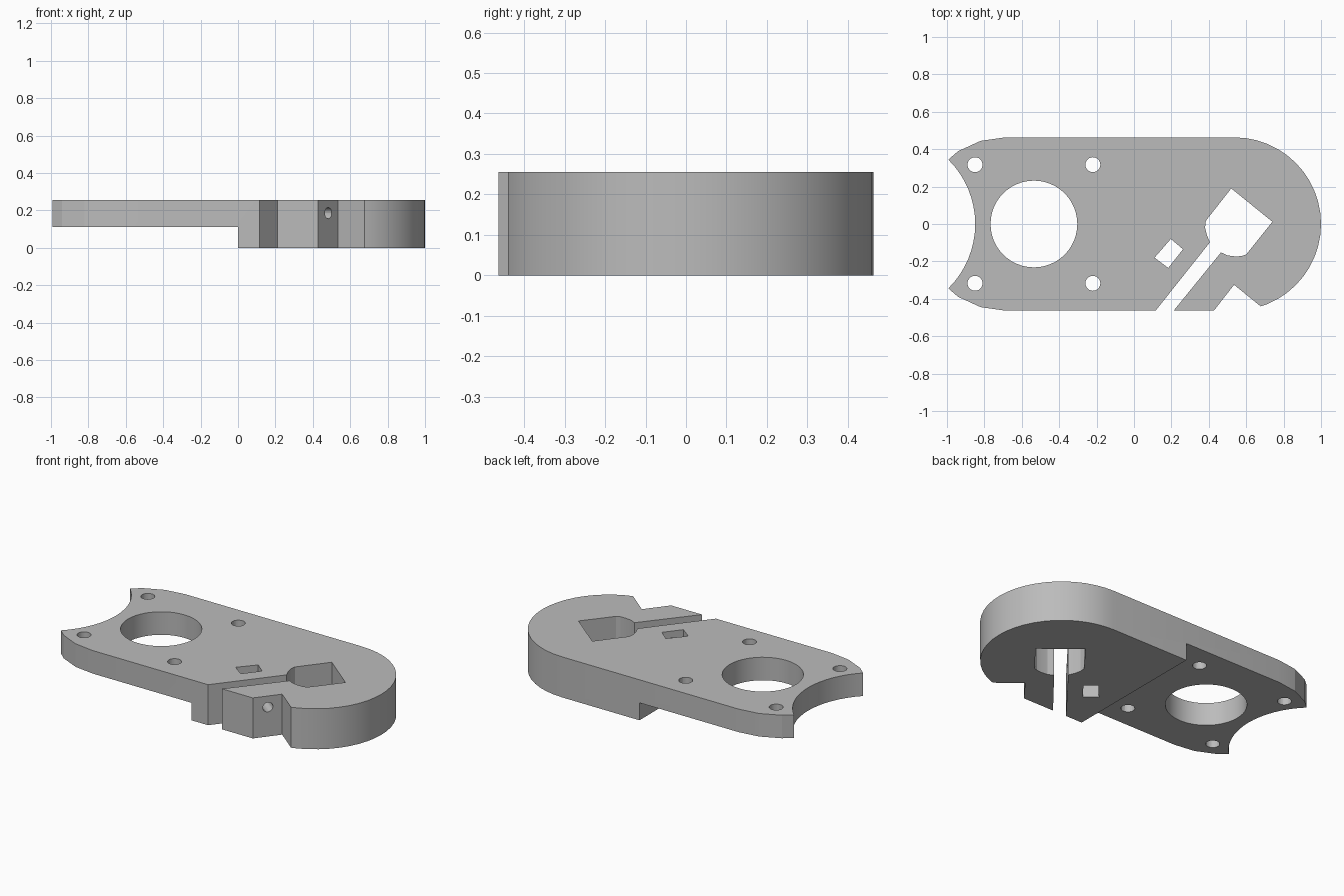
import bpy, bmesh, math
from mathutils import Vector

cube = bpy.data.objects.get("Cube")
if cube:
    bpy.data.objects.remove(cube, do_unlink=True)

TOP, STEP, R = 0.255, 0.11, 0.463

grey = bpy.data.materials.new("plain grey")
grey.use_nodes = True
colour = (0.5, 0.5, 0.5, 1)
grey.diffuse_color = colour
grey.node_tree.nodes["Principled BSDF"].inputs["Base Color"].default_value = colour


def prism(name, points, z0, z1):
    """Extrude a closed flat profile from z0 to z1."""
    bm = bmesh.new()
    face = bm.faces.new([bm.verts.new((x, y, z0)) for x, y in points])
    top = bmesh.ops.extrude_face_region(bm, geom=[face])["geom"]
    bmesh.ops.translate(bm, vec=(0, 0, z1 - z0),
                        verts=[v for v in top if isinstance(v, bmesh.types.BMVert)])
    bmesh.ops.recalc_face_normals(bm, faces=bm.faces)
    mesh = bpy.data.meshes.new(name)
    bm.to_mesh(mesh)
    bm.free()
    mesh.materials.append(grey)
    obj = bpy.data.objects.new(name, mesh)
    bpy.context.collection.objects.link(obj)
    return obj


def arc(cx, cy, r, start, end, steps):
    angles = [math.radians(start + (end - start) * i / steps) for i in range(steps + 1)]
    return [(cx + r * math.cos(a), cy + r * math.sin(a)) for a in angles]


def circle(cx, cy, r, steps):
    return arc(cx, cy, r, 0, 360, steps)[:-1]


# Long plate with rounded ends
bracket = prism("mounting_bracket",
                arc(1 - R, 0, R, -90, 90, 24) + arc(-0.69, 0, R, 90, 270, 11), 0, TOP)

cutters = []


def cut(name, points, z0=-0.1, z1=TOP + 0.1):
    cutters.append(prism(name, points, z0, z1))


# Thin half: remove the underside left of the step
cut("step_cutter", [(-1.3, -0.6), (0, -0.6), (0, 0.6), (-1.3, 0.6)], -0.1, STEP)

# Concave end, large bore and four screw holes
cut("concave_end_cutter", circle(-1.333, 0, 0.484, 64))
cut("bore_cutter", circle(-0.535, 0, 0.232, 48))
for x in (-0.85, -0.22):
    for y in (-0.317, 0.317):
        cut("screw_hole_cutter", circle(x, y, 0.04, 24))

# Square clamp opening with a rounded corner, joined to the clamping slot
cut("clamp_slot_cutter", [
    (0.52, 0.19), (0.74, 0.012), (0.60, -0.163), (0.575, -0.172), (0.54, -0.173),
    (0.50, -0.168), (0.465, -0.152), (0.14, -0.552), (0.045, -0.552),
    (0.406, -0.098), (0.39, -0.06), (0.38, -0.02), (0.384, 0.017)])

# Nut pocket and the notch for the bolt head
cut("nut_pocket_cutter", [(0.11, -0.18), (0.197, -0.08), (0.262, -0.135), (0.183, -0.235)])
cut("bolt_notch_cutter", [(0.535, -0.325), (0.352, -0.56), (0.825, -0.56)])

# Bolt hole running from the notch across the slot to the nut pocket
start, end = Vector((0.55, -0.446, 0.185)), Vector((0.19, -0.157, 0.185))
axis = end - start
bolt = prism("bolt_hole_cutter", circle(0, 0, 0.03, 24), 0, axis.length)
bolt.matrix_world = axis.to_track_quat("Z", "Y").to_matrix().to_4x4()
bolt.location = start
cutters.append(bolt)

# Apply every cut, then discard the cutters
bpy.ops.object.select_all(action="DESELECT")
bpy.context.view_layer.objects.active = bracket
bracket.select_set(True)
for cutter in cutters:
    cutter.hide_render = True
    mod = bracket.modifiers.new(cutter.name, "BOOLEAN")
    mod.operation, mod.solver, mod.object = "DIFFERENCE", "EXACT", cutter
    bpy.ops.object.modifier_apply(modifier=mod.name)
    bpy.data.objects.remove(cutter, do_unlink=True)

bpy.ops.object.shade_smooth_by_angle(angle=math.radians(15))
